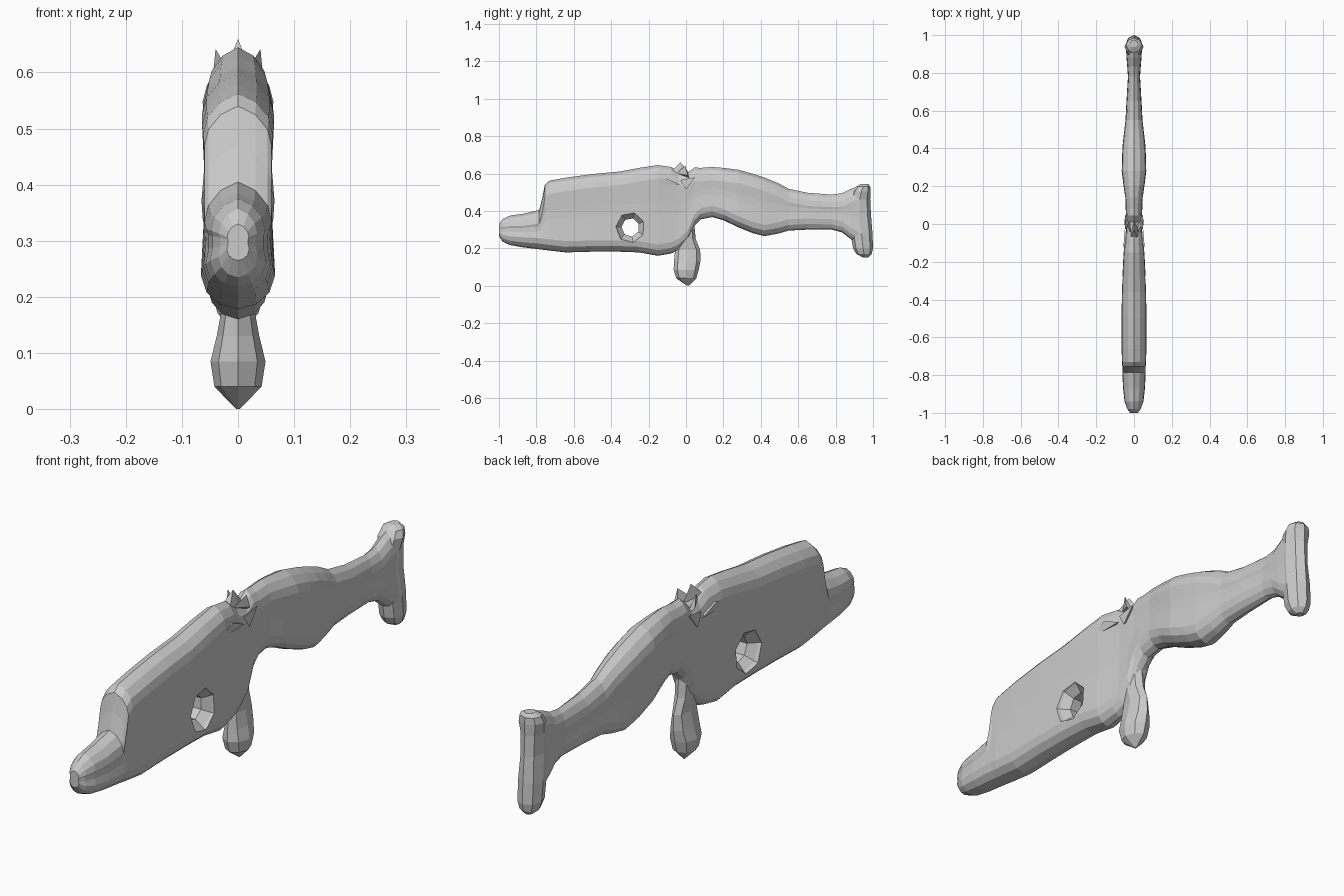
import bpy, bmesh, math


def make(name, rings):
    """Skin a list of closed rings and cap both ends."""
    bm = bmesh.new()
    vs = [[bm.verts.new(p) for p in r] for r in rings]
    n = len(vs[0])
    for a, b in zip(vs, vs[1:]):
        for i in range(n):
            bm.faces.new((a[i], a[(i + 1) % n], b[(i + 1) % n], b[i]))
    bm.faces.new(vs[0])
    bm.faces.new(vs[-1])
    bmesh.ops.recalc_face_normals(bm, faces=bm.faces)
    me = bpy.data.meshes.new(name)
    bm.to_mesh(me)
    bm.free()
    ob = bpy.data.objects.new(name, me)
    bpy.context.collection.objects.link(ob)
    return ob


def body_ring(y, lo, hi, w):
    """Upright slab section: rounded ends, slight waist."""
    h = hi - lo
    c = min(0.06, 0.3 * h)
    half = [(0.5, lo + 0.15 * c), (0.85, lo + 0.5 * c), (1, lo + c),
            (0.9, lo + 0.45 * h), (0.9, lo + 0.58 * h), (0.97, hi - 1.2 * c),
            (0.85, hi - 0.7 * c), (0.5, hi - 0.25 * c)]
    right = [(x * w, y, z) for x, z in half]
    left = [(-x, y, z) for x, y, z in reversed(right)]
    return [(0, y, lo)] + right + [(0, y, hi)] + left


def post_ring(z, y0, y1, w, n=8):
    """Horizontal oval section."""
    return [(w * math.sin(2 * math.pi * i / n),
             (y0 + y1) / 2 - (y1 - y0) / 2 * math.cos(2 * math.pi * i / n), z) for i in range(n)]


# Main body: y, bottom, top, half width
body = make("main_body", [body_ring(*s) for s in [
    (-1.0, .265, .33, .02), (-.98, .235, .357, .035), (-.94, .217, .375, .05),
    (-.87, .205, .385, .058), (-.785, .195, .405, .062), (-.768, .193, .47, .062),
    (-.755, .191, .54, .062), (-.73, .188, .562, .064), (-.64, .178, .578, .066),
    (-.5, .182, .597, .066), (-.36, .182, .61, .064), (-.25, .178, .63, .06),
    (-.15, .16, .645, .055), (-.08, .172, .635, .046), (-.04, .19, .61, .042),
    (.01, .235, .605, .042), (.045, .32, .632, .042), (.08, .355, .63, .044),
    (.14, .367, .635, .046), (.2, .35, .63, .055), (.28, .312, .62, .065),
    (.36, .28, .598, .063), (.42, .265, .578, .06), (.49, .278, .55, .052),
    (.55, .295, .518, .045), (.65, .3, .497, .04), (.78, .3, .487, .032),
    (.835, .285, .495, .036), (.88, .25, .518, .04), (.93, .22, .535, .042)]])

# Flared through hole
hole = [(-.1, .10), (-.05, .078), (-.02, .05), (.02, .05), (.05, .078), (.1, .10)]
cutter = make("hole_cutter", [[(x, -.297 + r * math.cos(i * math.tau / 7 + .4) * .95,
                                .312 + r * math.sin(i * math.tau / 7 + .4)) for i in range(7)]
                              for x, r in hole])
mod = body.modifiers.new("hole", 'BOOLEAN')
mod.operation = 'DIFFERENCE'
mod.solver = 'EXACT'
mod.object = cutter
bpy.context.view_layer.objects.active = body
bpy.ops.object.modifier_apply(modifier=mod.name)
bpy.data.objects.remove(cutter)

# Hand grip and end plate: z, front y, back y, half width
make("grip", [post_ring(*s) for s in [
    (0, .005, .015, .003), (.04, -.052, .055, .042), (.085, -.066, .068, .049),
    (.13, -.064, .077, .038), (.19, -.058, .076, .027), (.25, -.055, .052, .032),
    (.32, -.05, .045, .035), (.38, -.04, .05, .032)]])
make("end_plate", [post_ring(*s) for s in [
    (.152, .945, .975, .015), (.17, .91, .993, .036), (.2, .893, 1.0, .045),
    (.28, .88, .997, .046), (.38, .86, .989, .04), (.46, .87, .985, .042),
    (.505, .89, .986, .05), (.53, .91, .985, .042), (.543, .935, .975, .02)]])


# Jagged fragments on the upper middle
def shard(name, pts):
    bm = bmesh.new()
    for p in pts:
        bm.verts.new(p)
    bmesh.ops.convex_hull(bm, input=bm.verts)
    bmesh.ops.recalc_face_normals(bm, faces=bm.faces)
    me = bpy.data.meshes.new(name)
    bm.to_mesh(me)
    bm.free()
    bpy.context.collection.objects.link(bpy.data.objects.new(name, me))


shard("top_fragment", [(0, -.03, .66), (.02, -.08, .61), (-.02, -.075, .61), (0, .02, .60), (.02, -.02, .59)])
for s, side in ((1, "right"), (-1, "left")):
    shard(side + "_ledge", [(s * .05, -.19, .54), (s * .05, -.03, .54), (s * .055, -.11, .575),
                            (s * .02, -.1, .545), (s * .02, -.1, .57)])
    shard(side + "_spike", [(s * .04, -.005, .642), (s * .015, -.05, .6), (s * .045, .01, .59), (s * .02, .02, .57)])
    shard(side + "_chip", [(s * .048, .05, .58), (s * .046, -.03, .565), (s * .05, .0, .515), (s * .02, .01, .55)])
